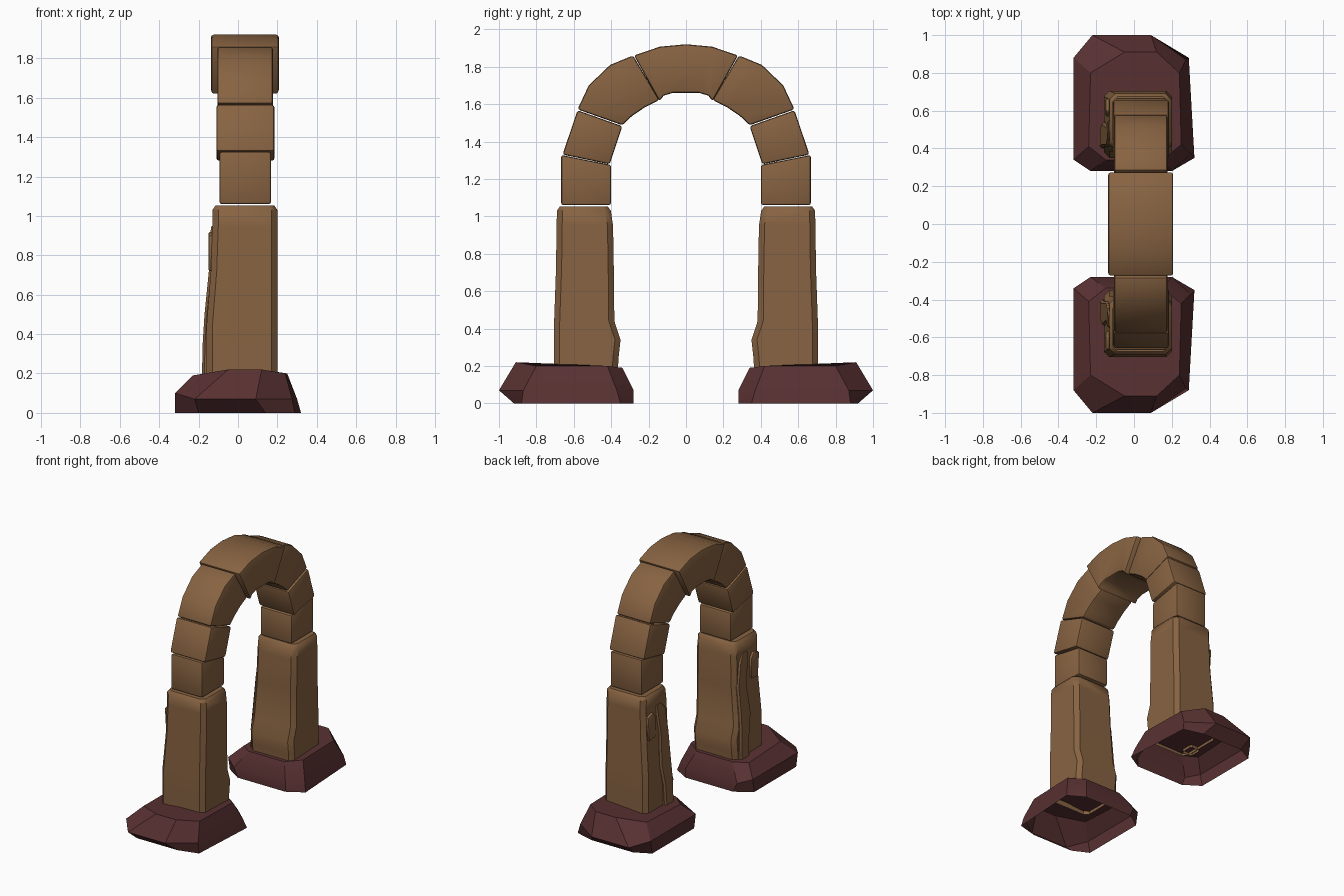
import bpy, bmesh, math

if "Cube" in bpy.data.objects:
    bpy.data.objects.remove(bpy.data.objects["Cube"])


def material(name, rgb):
    m = bpy.data.materials.new(name)
    m.diffuse_color = (*rgb, 1)
    m.use_nodes = True
    m.node_tree.nodes["Principled BSDF"].inputs["Base Color"].default_value = m.diffuse_color
    return m


STONE = material("brown stone", (0.245, 0.125, 0.054))
ROCK = material("maroon rock", (0.098, 0.030, 0.031))


def finish(bm, name, mat, bevel=0.0, mirror=True, angle=35):
    """Bevel sharp edges, mirror across y, shade smooth by angle."""
    bmesh.ops.recalc_face_normals(bm, faces=bm.faces)
    if bevel:
        edges = [e for e in bm.edges if len(e.link_faces) == 2
                 and e.calc_face_angle() > math.radians(40)]
        bmesh.ops.bevel(bm, geom=edges, offset=bevel, segments=2,
                        profile=0.5, affect='EDGES', clamp_overlap=True)
    me = bpy.data.meshes.new(name)
    bm.to_mesh(me)
    bm.free()
    ob = bpy.data.objects.new(name, me)
    bpy.context.collection.objects.link(ob)
    me.materials.append(mat)
    if mirror:
        md = ob.modifiers.new("mirror", 'MIRROR')
        md.use_axis = (False, True, False)
        md.use_mirror_merge = False
    bpy.ops.object.select_all(action='DESELECT')
    ob.select_set(True)
    bpy.context.view_layer.objects.active = ob
    bpy.ops.object.shade_smooth_by_angle(angle=math.radians(angle))
    return ob


def loft(rings):
    """Skin between rings from bottom to top; open below, capped above."""
    bm = bmesh.new()
    rows = [[bm.verts.new(p) for p in r] for r in rings]
    n = len(rows[0])
    for a, b in zip(rows, rows[1:]):
        for i in range(n):
            j = (i + 1) % n
            bm.faces.new((a[i], a[j], b[j], b[i]))
    bm.faces.new(rows[-1])
    return bm


def box_ring(z, x0, x1, y0, y1, c):
    """Rectangle with chamfered corners at height z."""
    return [(x0 + c, y0, z), (x1 - c, y0, z), (x1, y0 + c, z), (x1, y1 - c, z),
            (x1 - c, y1, z), (x0 + c, y1, z), (x0, y1 - c, z), (x0, y0 + c, z)]


def slab(outline, x0, x1):
    """Side outline in (y, z) extruded along x."""
    bm = bmesh.new()
    f = bm.faces.new([bm.verts.new((x0, y, z)) for y, z in outline])
    ex = bmesh.ops.extrude_face_region(bm, geom=[f])
    for v in ex["geom"]:
        if isinstance(v, bmesh.types.BMVert):
            v.co.x = x1
    return bm


# Rough rock footings, hollow underneath
finish(loft([
    [(-.32, .36, 0), (-.2, .28, 0), (.2, .28, 0), (.32, .35, 0),
     (.29, .88, 0), (.14, .92, 0), (-.2, .92, 0), (-.32, .86, 0)],
    [(-.32, .34, .10), (-.23, .28, .07), (.2, .28, .07), (.30, .37, .07),
     (.275, .87, .07), (.09, 1.0, .07), (-.22, 1.0, .07), (-.32, .88, .10)],
    [(-.24, .41, .18), (-.15, .34, .19), (.15, .34, .19), (.25, .42, .20),
     (.24, .80, .20), (.12, .91, .22), (-.05, .91, .22), (-.23, .80, .19)],
]), "footing", ROCK, angle=30)

# Pillars with a worn inner bulge
finish(loft([box_ring(*s) for s in (
    (.17, -.16, .20, .365, .705, .03),
    (.25, -.16, .20, .36, .705, .03),
    (.34, -.16, .20, .35, .705, .03),
    (.44, -.16, .20, .383, .705, .03),
    (.72, -.138, .20, .386, .695, .03),
    (.95, -.13, .20, .39, .692, .03),
    (1.03, -.13, .20, .402, .69, .03),
    (1.052, -.115, .185, .418, .675, .03))]), "pillar", STONE, angle=40)

# Split sliver running down the rear side of each pillar
finish(loft([box_ring(*s) for s in (
    (.17, -.183, -.10, .40, .50, .012),
    (.34, -.18, -.10, .40, .51, .012),
    (.50, -.17, -.10, .41, .54, .012),
    (.72, -.148, -.10, .41, .52, .012),
    (.90, -.143, -.10, .44, .55, .012),
    (.95, -.135, -.10, .48, .55, .012))]), "pillar_sliver", STONE)

# Small raised chip near the top
finish(slab([(.57, .73), (.65, .72), (.665, .90), (.60, .92), (.57, .88)],
            -.15, -.10), "pillar_chip", STONE, 0.008)

# Arch stones: outline of one half, depth range in x
STONES = {
    "springer_block": ([(.40, 1.06), (.668, 1.06), (.668, 1.328), (.40, 1.275)],
                       -.095, .168),
    "lower_arch_stone": ([(.408, 1.278), (.66, 1.33), (.58, 1.567), (.34, 1.482)],
                         -.11, .185),
    "upper_arch_stone": ([(.34, 1.487), (.58, 1.572), (.52, 1.70), (.405, 1.81),
                          (.283, 1.86), (.142, 1.622), (.22, 1.583), (.29, 1.535)],
                         -.105, .177),
}
for name, (outline, x0, x1) in STONES.items():
    finish(slab(outline, x0, x1), name, STONE, 0.013)

# Keystone across the centre
half = [(.278, 1.86), (.14, 1.907), (0, 1.92)]
under = [(.07, 1.66), (.12, 1.645), (.142, 1.615)]
key = (half + [(-y, z) for y, z in half[1::-1]]
       + [(-y, z) for y, z in under[::-1]] + under)
finish(slab(key, -.137, .207), "keystone", STONE, 0.013, mirror=False)
